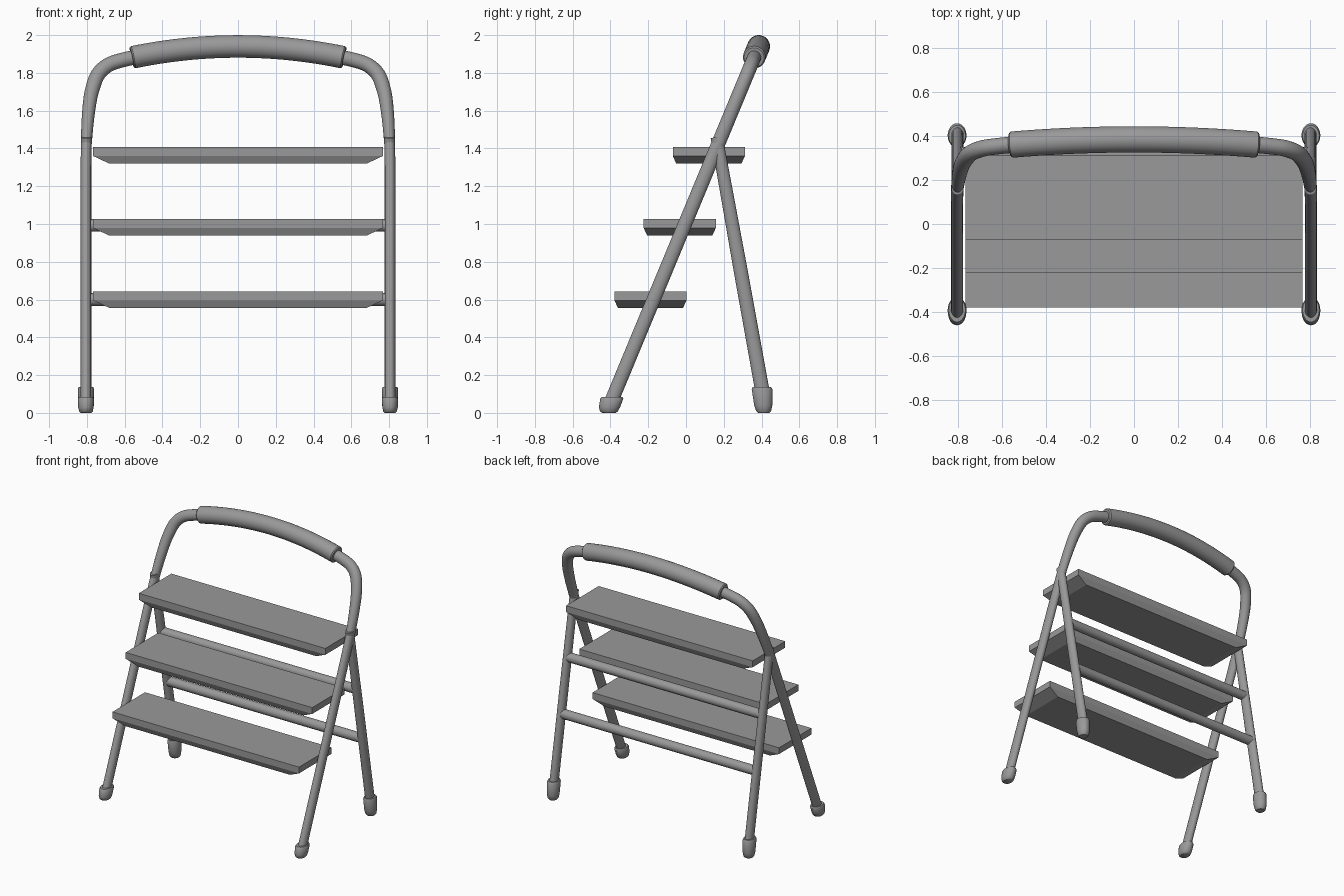
import bpy, bmesh, math
from mathutils import Vector

cube = bpy.data.objects.get("Cube")
if cube:
    bpy.data.objects.remove(cube, do_unlink=True)

grey = bpy.data.materials.new("plain grey")
grey.use_nodes = True
COLOUR = (0.32, 0.32, 0.32, 1)
grey.diffuse_color = COLOUR
grey.node_tree.nodes["Principled BSDF"].inputs["Base Color"].default_value = COLOUR

SIDES = 24
LEAN = 0.4153                                   # front frame: y gained per unit of height
FRAME_NORMAL = Vector((0, 1, -LEAN)).normalized()
BACK_LEAN = -0.18
X = Vector((1, 0, 0))
Y = Vector((0, 1, 0))


def front_y(z):
    return -0.40 + LEAN * (z - 0.05)


def back_y(z):
    return 0.335 + BACK_LEAN * (z - 0.5)


def finish(name, bm, smooth=True):
    bmesh.ops.recalc_face_normals(bm, faces=bm.faces)
    mesh = bpy.data.meshes.new(name)
    bm.to_mesh(mesh)
    bm.free()
    mesh.materials.append(grey)
    ob = bpy.data.objects.new(name, mesh)
    bpy.context.collection.objects.link(ob)
    if smooth:
        bpy.ops.object.select_all(action='DESELECT')
        ob.select_set(True)
        bpy.context.view_layer.objects.active = ob
        bpy.ops.object.shade_smooth_by_angle(angle=math.radians(40))
    return ob


def loft(name, rings):
    """Skin a closed tube over rings of (centre, half axis u, half axis v)."""
    bm = bmesh.new()
    loops = []
    for c, u, v in rings:
        angles = [math.tau * i / SIDES for i in range(SIDES)]
        loops.append([bm.verts.new(c + u * math.cos(a) + v * math.sin(a)) for a in angles])
    for lo, hi in zip(loops, loops[1:]):
        for i in range(SIDES):
            j = (i + 1) % SIDES
            bm.faces.new((lo[i], lo[j], hi[j], hi[i]))
    bm.faces.new(loops[0])
    bm.faces.new(loops[-1])
    return finish(name, bm)


def sweep(name, pts, widths, depths, normal):
    """Sweep an oval section along a path lying in the plane with this normal."""
    rings = []
    for i, p in enumerate(pts):
        t = (pts[min(i + 1, len(pts) - 1)] - pts[max(i - 1, 0)]).normalized()
        rings.append((p, t.cross(normal).normalized() * widths[i], normal * depths[i]))
    return loft(name, rings)


def smooth_path(pts, steps=6):
    out = []
    for i in range(len(pts) - 1):
        a, b, c, d = pts[max(i - 1, 0)], pts[i], pts[i + 1], pts[min(i + 2, len(pts) - 1)]
        for k in range(steps):
            t = k / steps
            out.append(0.5 * (2 * b + (c - a) * t + (2 * a - 5 * b + 4 * c - d) * t * t
                              + (3 * b - a - 3 * c + d) * t ** 3))
    return out + [pts[-1]]


# Bent front frame: two legs and the top handle in one tube
half = [(0.805, 0.03), (0.805, 0.7), (0.805, 1.3), (0.80, 1.48), (0.788, 1.62), (0.772, 1.71),
        (0.742, 1.79), (0.69, 1.84), (0.62, 1.866), (0.53, 1.885), (0.28, 1.926)]
outline = half + [(0, 1.94)] + [(-x, z) for x, z in reversed(half)]
path = smooth_path([Vector((x, front_y(z), z)) for x, z in outline])
widths = [0.028 + 0.011 * min(1, max(0, (p.z - 1.4) / 0.35)) for p in path]
sweep("front_frame", path, widths, [0.037] * len(path), FRAME_NORMAL)

# Thick padded grip with slightly rounded ends
N = 24
xs = [-0.562] + [-0.555 + 1.11 * i / N for i in range(N + 1)] + [0.562]
grip = [Vector((x, front_y(1.94 - 0.185 * x * x), 1.94 - 0.185 * x * x)) for x in xs]
radii = [0.053] + [0.06] * (N + 1) + [0.053]
sweep("handle_grip", grip, radii, radii, FRAME_NORMAL)

# Back legs and rubber feet
for side, s in (("left", 1), ("right", -1)):
    back = [Vector((s * 0.803, back_y(z), z)) for z in (0.04, 0.75, 1.46)]
    sweep("back_leg_" + side, back, [0.028] * 3, [0.038, 0.037, 0.032],
          Vector((0, 1, -BACK_LEAN)).normalized())

    def foot(name, levels):
        loft(name + side, [(Vector((s * 0.805, y, z)), X * rx, Y * ry)
                           for y, z, rx, ry in levels])

    foot("front_foot_", [(-0.408, 0.0, 0.028, 0.036), (-0.408, 0.008, 0.036, 0.047),
                         (-0.405, 0.03, 0.041, 0.056), (-0.393, 0.075, 0.043, 0.061),
                         (-0.391, 0.085, 0.038, 0.055)])
    foot("back_foot_", [(0.411, 0.0, 0.028, 0.03), (0.411, 0.01, 0.036, 0.04),
                        (0.409, 0.04, 0.041, 0.048), (0.403, 0.125, 0.043, 0.055),
                        (0.401, 0.138, 0.038, 0.048)])

# Cross bars between the back legs
for name, z in (("lower", 0.60), ("upper", 0.993)):
    ends = [Vector((x, back_y(z), z)) for x in (-0.80, 0.80)]
    sweep(name + "_cross_bar", ends, [0.034] * 2, [0.034] * 2, Y)

# Treads: flat slab with an undercut lower half
for name, top, y in (("lower", 0.643, -0.188), ("middle", 1.026, -0.033), ("top", 1.407, 0.121)):
    bm = bmesh.new()
    levels = []
    for drop, hx, hy in ((0, 0.767, 0.191), (0.047, 0.767, 0.191), (0.088, 0.68, 0.172)):
        levels.append([bm.verts.new((i * hx, y + j * hy, top - drop))
                       for i, j in ((-1, -1), (1, -1), (1, 1), (-1, 1))])
    for a, b in zip(levels, levels[1:]):
        for k in range(4):
            m = (k + 1) % 4
            bm.faces.new((a[k], a[m], b[m], b[k]))
    bm.faces.new(levels[0])
    bm.faces.new(levels[-1])
    finish(name + "_tread", bm, smooth=False)
